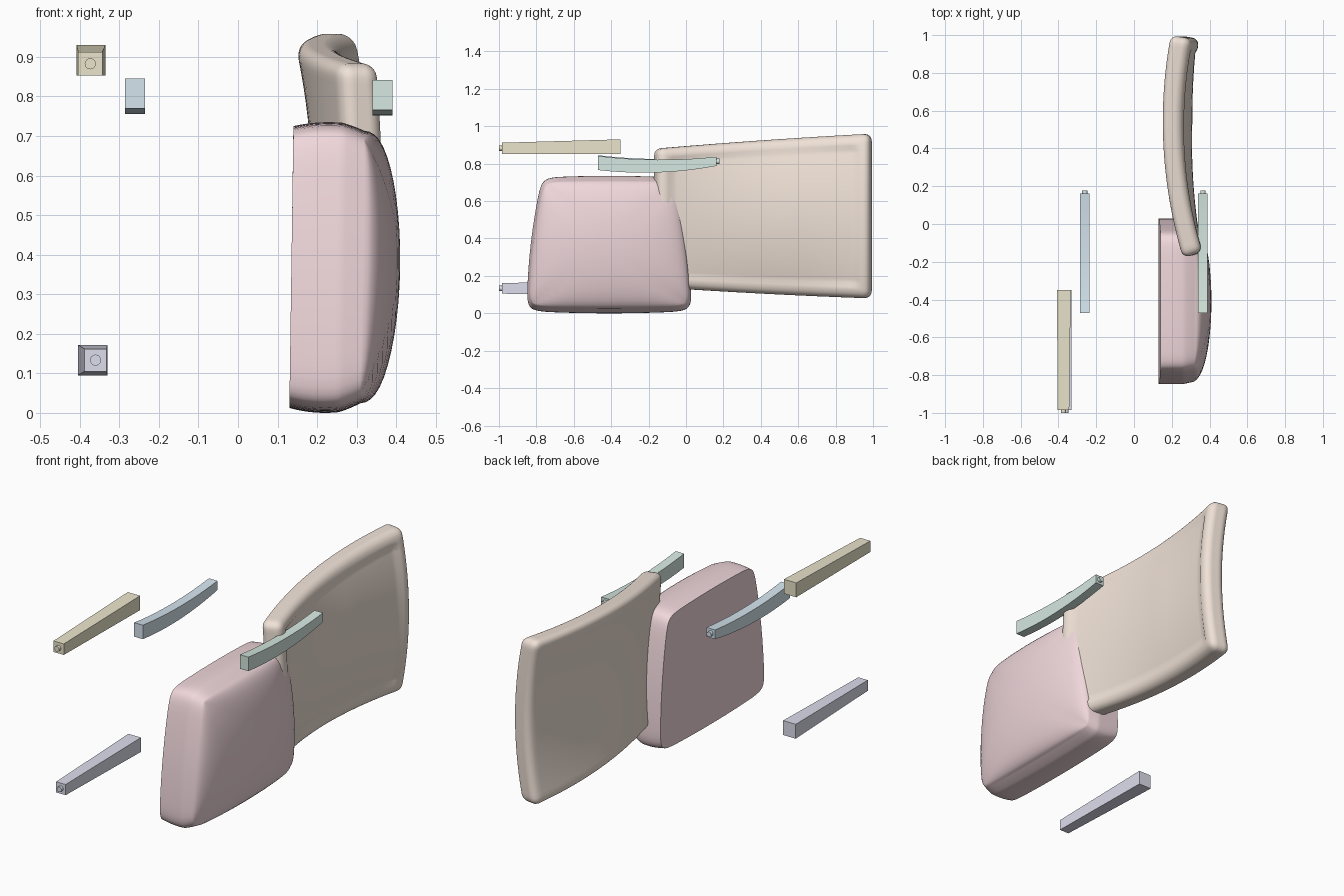
import bpy, bmesh, math
from mathutils import Vector

if "Cube" in bpy.data.objects:
    bpy.data.objects.remove(bpy.data.objects["Cube"])


def finish(name, bm, color, angle=40):
    bmesh.ops.recalc_face_normals(bm, faces=bm.faces)
    me = bpy.data.meshes.new(name)
    bm.to_mesh(me)
    bm.free()
    ob = bpy.data.objects.new(name, me)
    bpy.context.collection.objects.link(ob)
    mat = bpy.data.materials.new(name + "_material")
    mat.diffuse_color = (*color, 1)
    mat.use_nodes = True
    mat.node_tree.nodes["Principled BSDF"].inputs["Base Color"].default_value = mat.diffuse_color
    me.materials.append(mat)
    bpy.ops.object.select_all(action='DESELECT')
    ob.select_set(True)
    bpy.context.view_layer.objects.active = ob
    bpy.ops.object.shade_smooth_by_angle(angle=math.radians(angle))
    return ob


def shaped_box(name, cuts, shape, color):
    """Gridded cube, denser near its edges, reshaped by a function of (u, v, w)."""
    bm = bmesh.new()
    bmesh.ops.create_cube(bm, size=2)
    bmesh.ops.subdivide_edges(bm, edges=bm.edges[:], cuts=cuts, use_grid_fill=True)
    for vert in bm.verts:
        vert.co = shape(*[math.sin(c * math.pi / 2) for c in vert.co])
    return finish(name, bm, color)


def bar(name, sections, peg_end, color):
    """Rectangular sections (y, x0, x1, z0, z1) joined into a bar with a peg."""
    bm = bmesh.new()
    rings = [[bm.verts.new(p) for p in ((x0, y, z0), (x1, y, z0), (x1, y, z1), (x0, y, z1))]
             for y, x0, x1, z0, z1 in sections]
    for a, b in zip(rings, rings[1:]):
        for i in range(4):
            j = (i + 1) % 4
            bm.faces.new((a[i], a[j], b[j], b[i]))
    bm.faces.new(rings[0])
    bm.faces.new(rings[-1])
    # mounting peg
    y, x0, x1, z0, z1 = sections[peg_end]
    r, out = 0.014, (-0.016 if peg_end == 0 else 0.016)
    cx, cz = (x0 + x1) / 2, (z0 + z1) / 2
    loops = [[bm.verts.new((cx + r * math.cos(k * math.pi / 8), yy, cz + r * math.sin(k * math.pi / 8)))
              for k in range(16)] for yy in (y, y + out)]
    for i in range(16):
        j = (i + 1) % 16
        bm.faces.new((loops[0][i], loops[0][j], loops[1][j], loops[1][i]))
    bm.faces.new(loops[0])
    bm.faces.new(loops[1])
    return finish(name, bm, color, 30)


# seat cushion: flat base, tapered outline, crowned top
def seat(u, v, w):
    m = max(abs(v), abs(w))
    k = m / (abs(v) ** 14 + abs(w) ** 14) ** (1 / 14) if m > 1e-6 else 1
    crown = 0.095 * math.sqrt(max(0, (1 - v * v) * (1 - w * w)))
    v, w = v * k, w * k
    t = (w + 1) / 2
    roll = 0.02 * max(0, u - 0.4) * m ** 8
    x = 0.13 + 0.01 * t + (u + 1) / 2 * (0.18 + crown)
    y = -0.41 + v * (0.44 - 0.08 * t * t - roll)
    z = 0.025 + 0.69 * t
    bow = 0.5 * (1 - u * u) + 0.5 * (1 - v * v)
    z += (0.02 * t ** 4 - 0.025 * (1 - t) ** 4) * bow - roll * w
    return Vector((x, y, z))


# backrest: rounded slab bent in plan, lumbar curve, inset front panel
def back(u, v, w):
    h = Vector((0.055, 0.59, 0.41))
    p = Vector((u * h.x, v * h.y, w * h.z))
    r = 0.038
    q = Vector([max(-a + r, min(a - r, b)) for a, b in zip(h, p)])
    d = p - q
    edge = min(h.y - abs(p.y), h.z - abs(p.z))
    if d.length > 1e-6:
        p = q + d.normalized() * r
    xl = p.x + h.x
    if u > 0.99:
        s = max(0, min(1, (edge - 0.058) / 0.012))
        xl += s * (-0.014 + 0.025 * (1 - v * v) * (1 - w * w))
    y = 0.41 + p.y
    t = (p.y / h.y + 1) / 2
    ww = p.z / h.z
    lumbar = 0.015 + 0.032 * min(1, t * 1.6)
    slope = 0.42 * (y - 0.55)
    x = 0.145 + 0.21 * (y - 0.55) ** 2 + lumbar * (1 - ww * ww) + xl * (0.92 + 0.1 * t)
    z = 0.51 + 0.01 * t + ww * (0.37 + 0.07 * t + 0.02 * t * (1 - t))
    return Vector((x, y - slope * xl, z))


shaped_box("seat_cushion", 23, seat, (0.87, 0.68, 0.71))
shaped_box("backrest", 35, back, (0.87, 0.76, 0.68))

# tapered legs
bar("upper_leg", [(-0.984, -0.404, -0.343, 0.853, 0.912),
                  (-0.35, -0.408, -0.335, 0.853, 0.93)], 0, (0.83, 0.78, 0.60))
bar("lower_leg", [(-0.984, -0.388, -0.332, 0.105, 0.162),
                  (-0.35, -0.405, -0.33, 0.095, 0.172)], 0, (0.72, 0.73, 0.84))


# curved legs, a matching pair
def curved_sections(x0, x1, dz):
    out = []
    for i in range(13):
        t = i / 12
        sag = 4 * t * (1 - t)
        out.append((-0.47 + 0.632 * t, x0, x1,
                    0.766 + 0.022 * t - 0.024 * sag + dz, 0.841 - 0.004 * t - 0.018 * sag + dz))
    return out


for name, x0, x1, dz, col in (("curved_leg_right", 0.34, 0.39, 0.0, (0.67, 0.81, 0.75)),
                              ("curved_leg_left", -0.286, -0.235, 0.004, (0.66, 0.78, 0.86))):
    bar(name, curved_sections(x0, x1, dz), -1, col)
